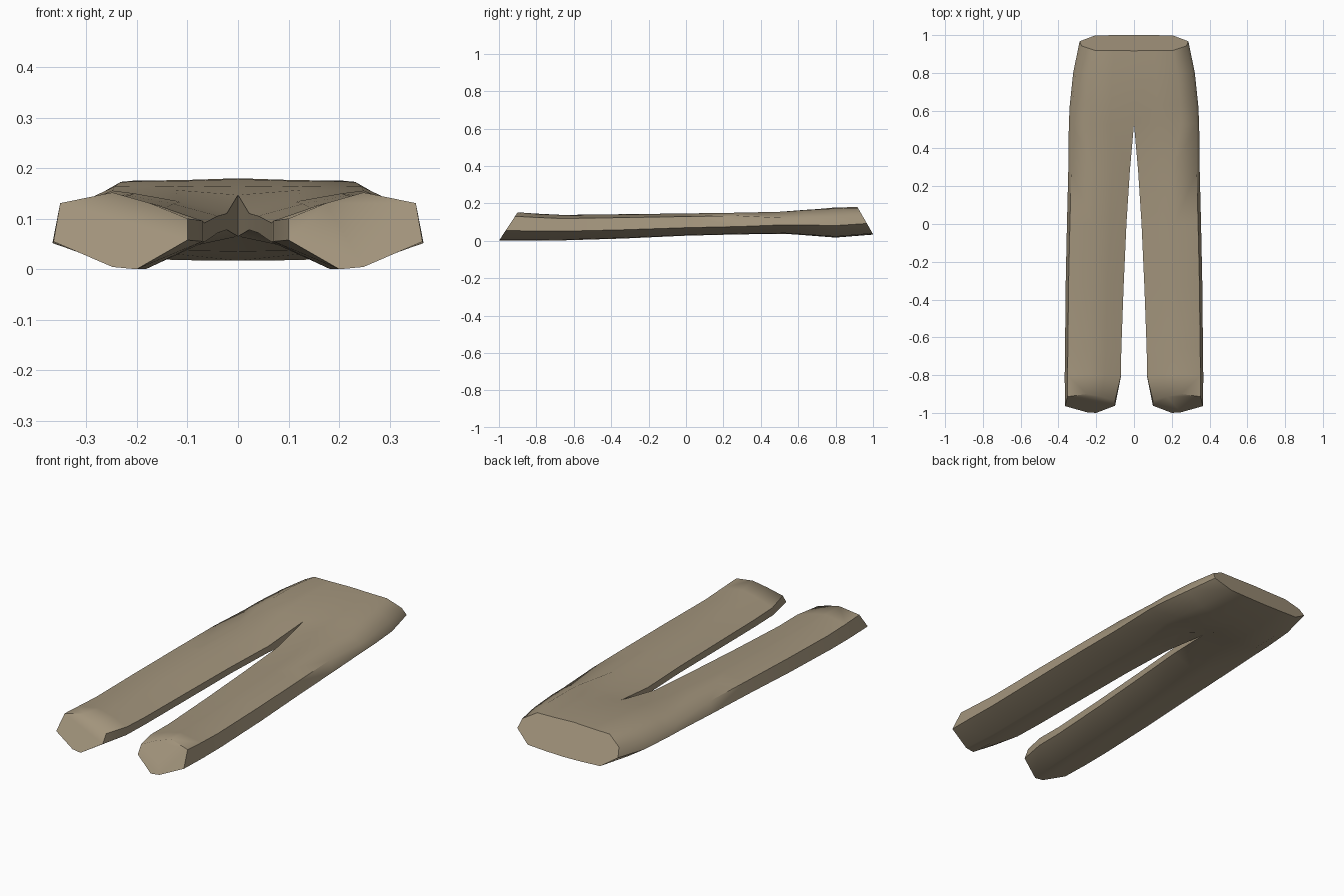
import bpy, bmesh, math

if "Cube" in bpy.data.objects:
    bpy.data.objects.remove(bpy.data.objects["Cube"])

cloth = bpy.data.materials.new("khaki cloth")
cloth.diffuse_color = (0.36, 0.295, 0.2, 1)
cloth.use_nodes = True
cloth.node_tree.nodes["Principled BSDF"].inputs["Base Color"].default_value = cloth.diffuse_color

# Cross-section stations of the right half:
# y at bottom, y at top, inner x, outer x, bottom z, top z
LEG = [
    (-1.00, -0.90, 0.10, 0.365, 0.00, 0.152),
    (-0.82, -0.80, 0.07, 0.367, 0.00, 0.145),
    (-0.66, -0.66, 0.067, 0.365, 0.002, 0.138),
    (-0.33, -0.33, 0.055, 0.362, 0.012, 0.142),
    (0.00, 0.00, 0.04, 0.355, 0.027, 0.146),
    (0.28, 0.28, 0.022, 0.348, 0.034, 0.150),
]
# y at bottom, y at top, outer x, bottom z, top z, centre bottom z, centre top z
HIP = [
    (0.53, 0.53, 0.345, 0.037, 0.158, 0.065, 0.147),
    (0.63, 0.63, 0.340, 0.030, 0.166, 0.035, 0.163),
    (0.80, 0.80, 0.322, 0.018, 0.176, 0.017, 0.178),
    (1.00, 0.918, 0.288, 0.035, 0.178, 0.033, 0.18),
]


def leg_ring(y0, y1, xi, xo, zb, zt):
    w, h = xo - xi, zt - zb
    prof = [(0.0, 0.66), (0.28, 0.86), (0.56, 1.0), (0.95, 0.86),
            (1.0, 0.36), (0.56, 0.03), (0.38, 0.0), (0.0, 0.38)]
    return [(xi + w * u, y0 + (y1 - y0) * v, zb + h * v) for u, v in prof]


def hip_ring(y0, y1, xo, zb, zt, cb, ct):
    h = zt - zb
    prof = [(0.36, 0.99), (0.72, 0.98), (0.96, 0.7),
            (1.0, 0.4), (0.72, 0.03), (0.36, 0.0)]
    pts = [(0, ct)] + [(xo * u, zb + h * v) for u, v in prof] + [(0, cb)]
    return [(x, y0 + (y1 - y0) * (z - zb) / h, z) for x, z in pts]


# Half of the trousers: closed tube for the leg, open half tube for the hips
bm = bmesh.new()
rings = [[bm.verts.new(p) for p in leg_ring(*s)] for s in LEG]
rings += [[bm.verts.new(p) for p in hip_ring(*s)] for s in HIP]
for i in range(len(rings) - 1):
    a, b = rings[i], rings[i + 1]
    for k in range(8 if i < len(LEG) else 7):
        n = (k + 1) % 8
        bm.faces.new((a[k], a[n], b[n], b[k]))
bm.faces.new(rings[0])       # cuff end
bm.faces.new(rings[-1])      # waist end

# Mirror to the other side and weld the centre seam
half = bm.verts[:] + bm.edges[:] + bm.faces[:]
copy = bmesh.ops.duplicate(bm, geom=half)["geom"]
new_verts = [g for g in copy if isinstance(g, bmesh.types.BMVert)]
for v in new_verts:
    v.co.x = -v.co.x
bmesh.ops.remove_doubles(bm, verts=bm.verts[:], dist=0.0005)
bmesh.ops.recalc_face_normals(bm, faces=bm.faces[:])

mesh = bpy.data.meshes.new("trousers")
bm.to_mesh(mesh)
bm.free()
mesh.materials.append(cloth)
trousers = bpy.data.objects.new("trousers", mesh)
bpy.context.collection.objects.link(trousers)
bpy.context.view_layer.objects.active = trousers
trousers.select_set(True)
bpy.ops.object.shade_smooth_by_angle(angle=math.radians(60))
